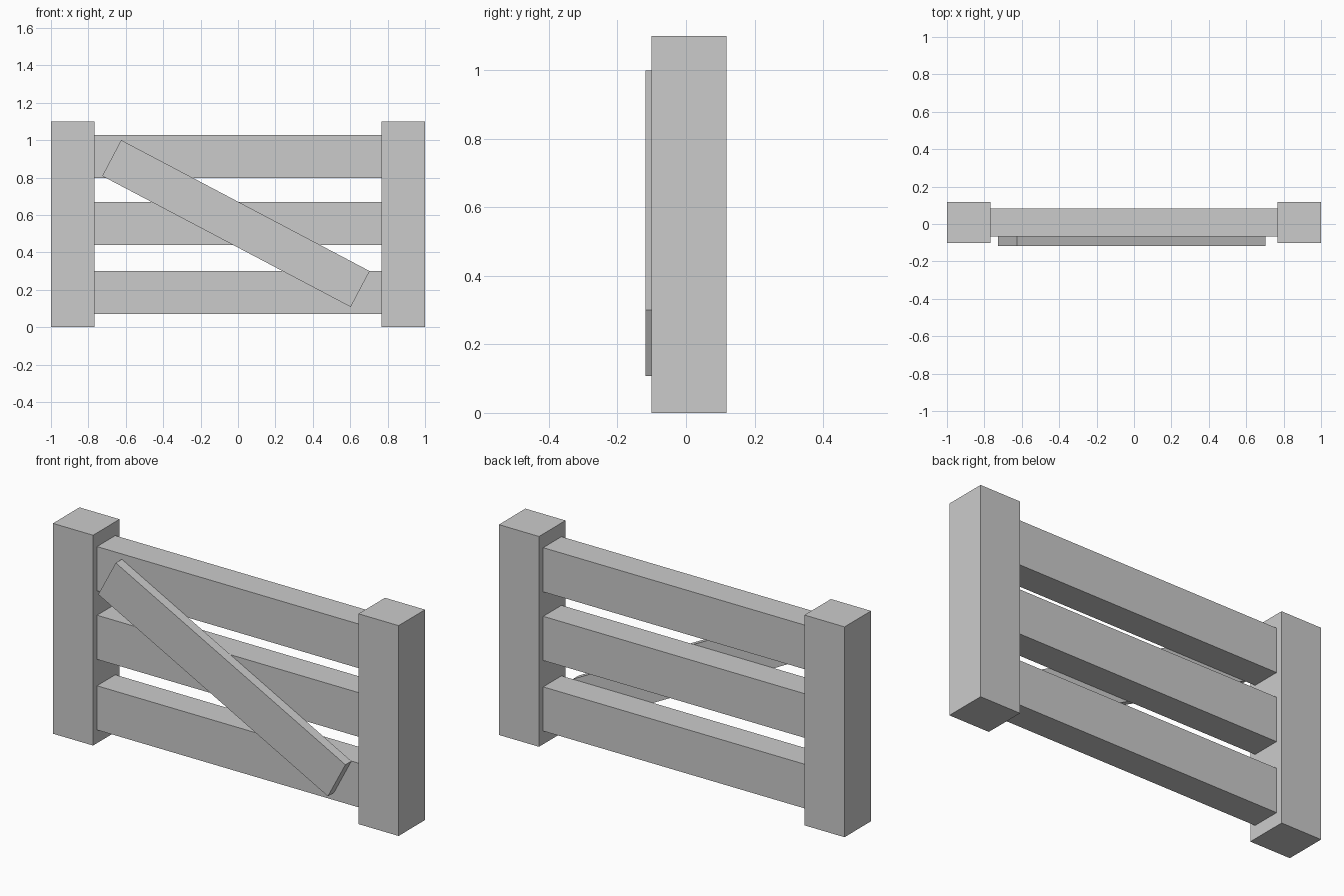
import bpy
import math

if "Cube" in bpy.data.objects:
    bpy.data.objects.remove(bpy.data.objects["Cube"])


def box(name, lo, hi, tilt=0.0):
    """Box between two corners, turned about its own centre on the y axis."""
    centre = [(a + b) / 2 for a, b in zip(lo, hi)]
    bpy.ops.mesh.primitive_cube_add(size=1, location=centre)
    obj = bpy.context.object
    obj.name = name
    obj.scale = [b - a for a, b in zip(lo, hi)]
    bpy.ops.object.transform_apply(location=False, rotation=False, scale=True)
    obj.rotation_euler.y = tilt
    return obj


# End posts
box("left_post", (-1.0, -0.101, 0), (-0.768, 0.118, 1.1))
box("right_post", (0.768, -0.101, 0), (1.0, 0.118, 1.1))

# Horizontal rails, butted against the posts
for name, z in (("bottom_rail", 0.069), ("middle_rail", 0.438), ("top_rail", 0.797)):
    box(name, (-0.77, -0.068, z), (0.77, 0.083, z + 0.231))

# Diagonal brace on the front of the rails
cx, cz, length, width = -0.011, 0.554, 1.502, 0.217
box("diagonal_brace",
    (cx - length / 2, -0.118, cz - width / 2),
    (cx + length / 2, -0.068, cz + width / 2),
    math.radians(27.8))
